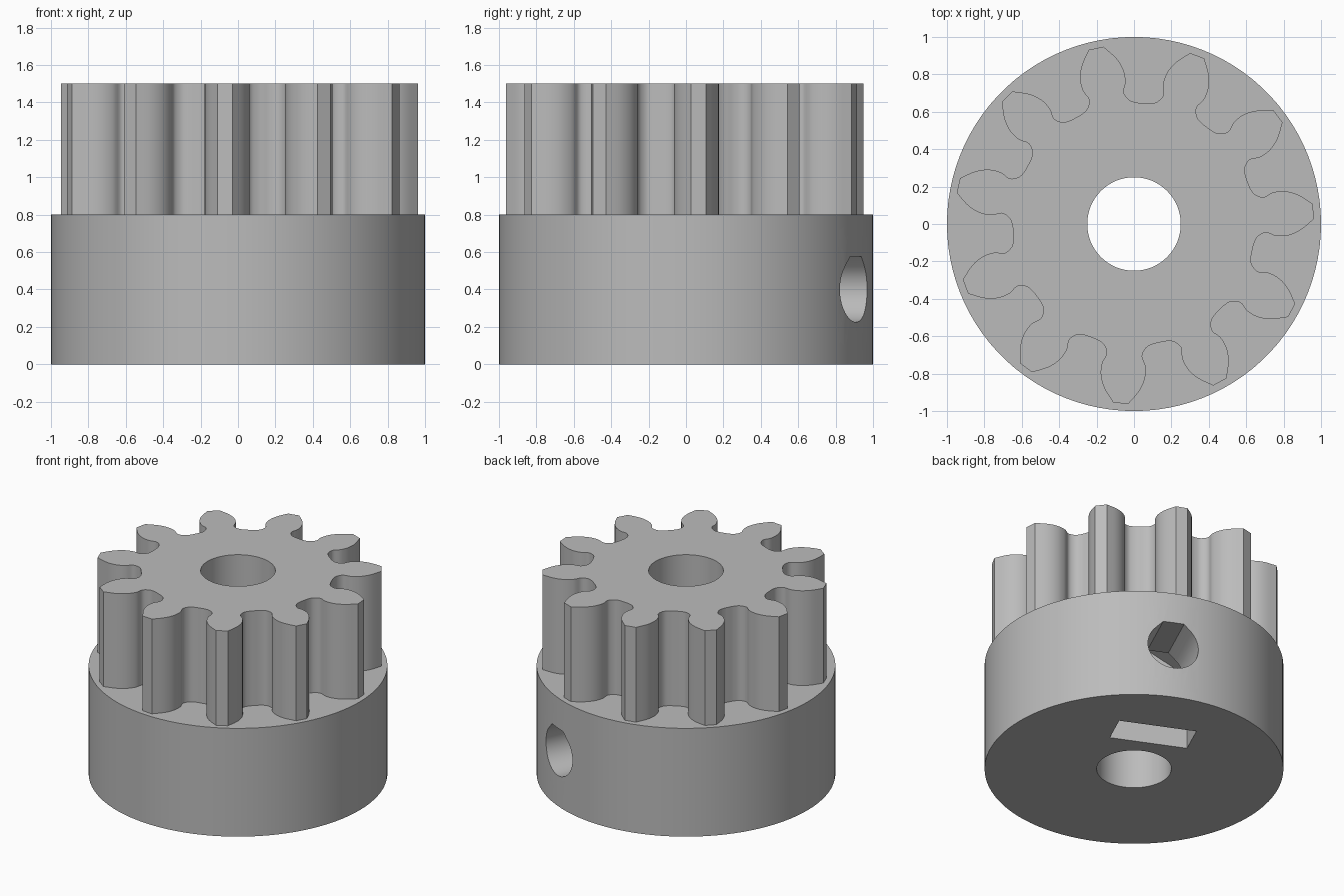
import bpy, bmesh, math
from mathutils import Matrix, Vector

TEETH = 11
PITCH = 2 * math.pi / TEETH
SCREW_ANGLE = 2 * PITCH
BASE_TOP, GEAR_TOP, SCREW_Z = 0.8, 1.5, 0.4

cube = bpy.data.objects.get("Cube")
if cube:
    bpy.data.objects.remove(cube)

GREY = (0.5, 0.5, 0.5, 1)
grey = bpy.data.materials.new("plain grey")
grey.use_nodes = True
grey.diffuse_color = GREY
grey.node_tree.nodes["Principled BSDF"].inputs["Base Color"].default_value = GREY


def prism(name, outline, low, high, matrix=None):
    """Extrude a closed 2D outline along local z."""
    bm = bmesh.new()
    face = bm.faces.new([bm.verts.new((x, y, low)) for x, y in outline])
    new = bmesh.ops.extrude_face_region(bm, geom=[face])["geom"]
    verts = [v for v in new if isinstance(v, bmesh.types.BMVert)]
    bmesh.ops.translate(bm, verts=verts, vec=(0, 0, high - low))
    bmesh.ops.recalc_face_normals(bm, faces=bm.faces)
    if matrix:
        bm.transform(matrix)
    mesh = bpy.data.meshes.new(name)
    bm.to_mesh(mesh)
    bm.free()
    mesh.materials.append(grey)
    obj = bpy.data.objects.new(name, mesh)
    bpy.context.collection.objects.link(obj)
    return obj


def arc(radius, start, end, steps):
    angles = [math.radians(start + (end - start) * i / steps) for i in range(steps + 1)]
    return [(radius * math.cos(a), radius * math.sin(a)) for a in angles]


def circle(radius, sides):
    return arc(radius, 0, 360, sides)[:-1]


def cut(obj, cutters):
    bpy.context.view_layer.objects.active = obj
    for cutter in cutters:
        cutter.hide_render = True
        mod = obj.modifiers.new("cut", "BOOLEAN")
        mod.operation, mod.solver, mod.object = "DIFFERENCE", "EXACT", cutter
        bpy.ops.object.modifier_apply(modifier=mod.name)


def smooth(points, steps=4):
    """Catmull-Rom curve through the points."""
    p = [Vector(q) for q in points]
    p = [2 * p[0] - p[1]] + p + [2 * p[-1] - p[-2]]
    out = []
    for a, b, c, d in zip(p, p[1:], p[2:], p[3:]):
        for i in range(steps):
            t = i / steps
            out.append(0.5 * (2 * b + (c - a) * t + (2 * a - 5 * b + 4 * c - d) * t * t
                              + (3 * b - a - 3 * c + d) * t ** 3))
    return out + [p[-2]]


# Half of one tooth, from tip corner to the middle of the gap (radius, degrees)
flank = [(0.962, 2.4), (0.893, 6.0), (0.828, 8.2), (0.762, 8.8), (0.708, 7.7),
         (0.665, 9.8), (0.65, 13.2), (0.648, 180 / TEETH)]
half = smooth([(r * math.cos(math.radians(a)), r * math.sin(math.radians(a)))
               for r, a in flank])
tooth = [Vector((v.x, -v.y)) for v in reversed(half)] + half[:-1]
outline = []
for i in range(TEETH):
    turn = Matrix.Rotation(math.radians(4) + i * PITCH, 2)
    outline += [tuple(turn @ v) for v in tooth]

gear = prism("gear_teeth", outline, BASE_TOP, GEAR_TOP)
hub = prism("hub", circle(1, 100), 0, BASE_TOP)

# Shaft bore through everything
bore = prism("bore_cutter", circle(0.25, 64), -0.1, GEAR_TOP + 0.1)

# Local frame pointing outward along the set screw: x sideways, y up, z outward
frame = (Matrix.Translation((0, 0, SCREW_Z)) @ Matrix.Rotation(SCREW_ANGLE, 4, "Z")
         @ Matrix(((0, 0, 1, 0), (1, 0, 0, 0), (0, 1, 0, 0), (0, 0, 0, 1))))

# Set screw hole: round below, with a flat-topped tapered roof
r = 0.175
roof = r * (math.sqrt(2) - 1)
screw = prism("screw_cutter", arc(r, 135, 405, 30) + [(roof, r), (-roof, r)], 0, 1.2, frame)

# Nut slot open at the bottom, with a hexagonal top end
w = 0.268
peak = 2 * w / math.sqrt(3)
nut = prism("nut_cutter", [(-w, -0.5), (w, -0.5), (w, peak / 2), (0, peak), (-w, peak / 2)],
            0.362, 0.598, frame)

cut(gear, [bore])
cut(hub, [bore, screw, nut])
for cutter in (bore, screw, nut):
    bpy.data.objects.remove(cutter)

for obj in (gear, hub):
    bpy.ops.object.select_all(action="DESELECT")
    obj.select_set(True)
    bpy.context.view_layer.objects.active = obj
    bpy.ops.object.shade_smooth_by_angle(angle=math.radians(30))
